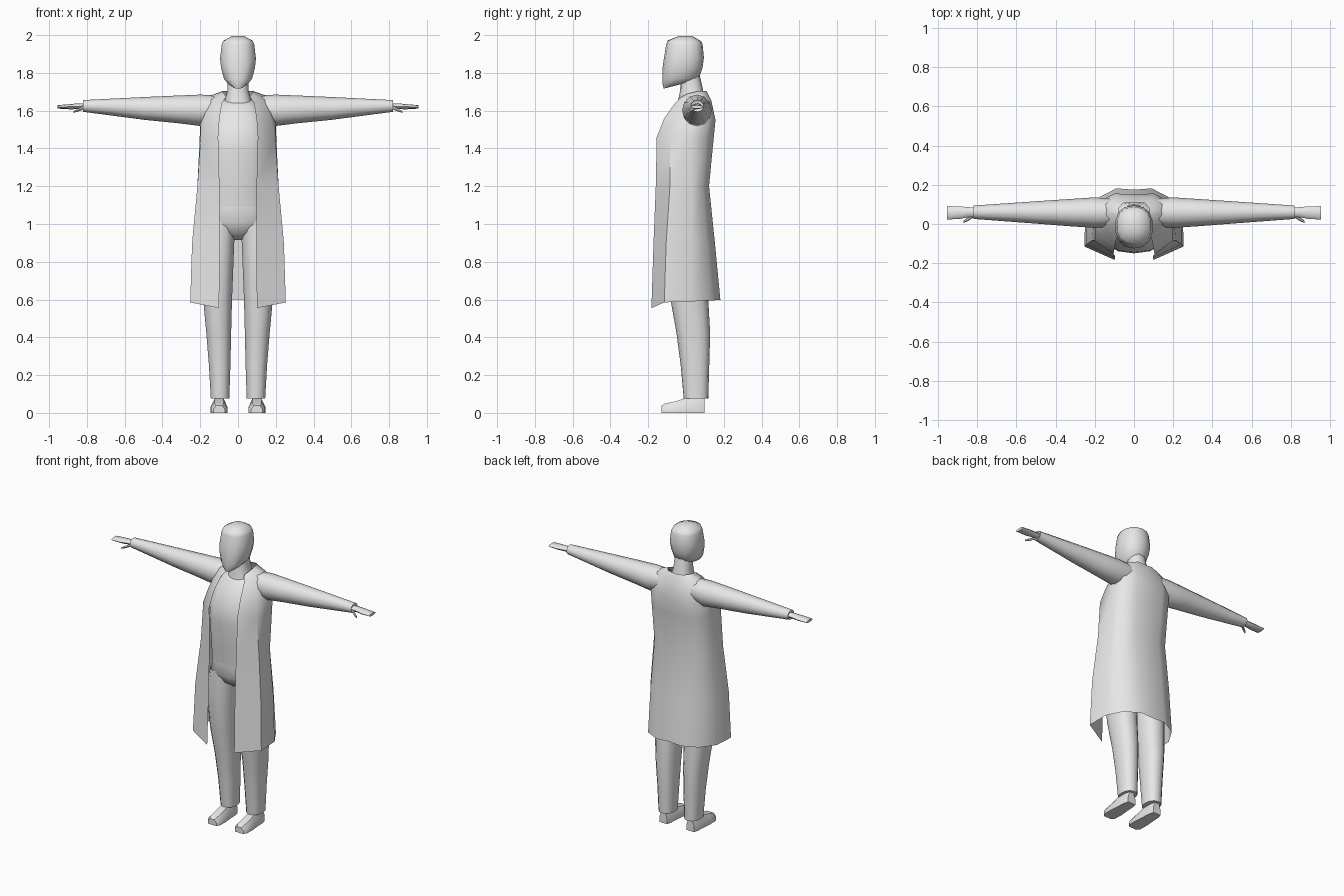
import bpy, bmesh, math

grey = bpy.data.materials.new("light grey")
grey.diffuse_color = (0.8, 0.8, 0.8, 1)


def loft(name, rings, closed=True, cap_start=False, cap_end=False, mirror=False, angle=50):
    """Skin a list of point rings, optionally mirrored across x."""
    bm = bmesh.new()
    vs = [[bm.verts.new(p) for p in r] for r in rings]
    n = len(rings[0])
    for a, b in zip(vs, vs[1:]):
        for i in range(n if closed else n - 1):
            j = (i + 1) % n
            bm.faces.new((a[i], a[j], b[j], b[i]))
    if cap_start:
        bm.faces.new(vs[0][::-1])
    if cap_end:
        bm.faces.new(vs[-1])
    bmesh.ops.recalc_face_normals(bm, faces=bm.faces)
    me = bpy.data.meshes.new(name)
    bm.to_mesh(me)
    bm.free()
    me.materials.append(grey)
    ob = bpy.data.objects.new(name, me)
    bpy.context.collection.objects.link(ob)
    if mirror:
        m = ob.modifiers.new("mirror", "MIRROR")
        m.merge_threshold = 0.0005
    bpy.ops.object.select_all(action="DESELECT")
    ob.select_set(True)
    bpy.context.view_layer.objects.active = ob
    bpy.ops.object.shade_smooth_by_angle(angle=math.radians(angle))
    return ob


def ring(cx, rx, yf, zf, yb, zb, n=14, p=0.85):
    """Rounded ring from a front (y, z) to a back (y, z), half width rx."""
    pts = []
    for i in range(n):
        t = 2 * math.pi * i / n
        c, s = math.cos(t), math.sin(t)
        c = math.copysign(abs(c) ** p, c)
        s = math.copysign(abs(s) ** p, s)
        k = (1 - c) / 2
        pts.append((cx + rx * s, yf + (yb - yf) * k, zf + (zb - zf) * k))
    return pts


def xring(x, yc, zc, ry, rz, n=12):
    """Ellipse across the x axis."""
    return [(x, yc + ry * math.cos(2 * math.pi * i / n), zc + rz * math.sin(2 * math.pi * i / n))
            for i in range(n)]


# Head and neck
loft("head", [ring(0, *r) for r in (
    (0.028, -0.118, 1.717, -0.035, 1.738),
    (0.055, -0.124, 1.738, 0.03, 1.752),
    (0.076, -0.125, 1.765, 0.07, 1.775),
    (0.091, -0.125, 1.82, 0.088, 1.83),
    (0.097, -0.118, 1.87, 0.095, 1.88),
    (0.088, -0.105, 1.95, 0.088, 1.95),
    (0.079, -0.097, 1.972, 0.08, 1.968),
    (0.035, -0.04, 1.994, 0.035, 1.994))], cap_start=True, cap_end=True)
loft("neck", [ring(0, *r) for r in (
    (0.055, -0.028, 1.76, 0.07, 1.80),
    (0.056, -0.032, 1.70, 0.088, 1.72),
    (0.075, -0.05, 1.62, 0.10, 1.66))])

# Shirt
loft("shirt", [ring(0, *r) for r in (
    (0.160, -0.122, 1.09, 0.09, 1.09),
    (0.160, -0.132, 1.2, 0.09, 1.2),
    (0.165, -0.150, 1.38, 0.10, 1.38),
    (0.165, -0.145, 1.47, 0.11, 1.47),
    (0.150, -0.105, 1.56, 0.12, 1.57),
    (0.110, -0.060, 1.625, 0.11, 1.65),
    (0.060, -0.035, 1.65, 0.10, 1.68))], cap_start=True, cap_end=True)

# Trousers: hips and two legs
loft("trouser_hips", [ring(0, *r) for r in (
    (0.050, -0.035, 0.915, 0.07, 0.915),
    (0.120, -0.085, 0.95, 0.10, 0.95),
    (0.175, -0.118, 1.01, 0.11, 1.01),
    (0.160, -0.118, 1.095, 0.09, 1.095))], cap_start=True, cap_end=True)
loft("trouser_leg", [ring(*r) for r in (
    (0.095, 0.050, -0.012, 0.075, 0.118, 0.075),
    (0.097, 0.058, -0.028, 0.25, 0.123, 0.25),
    (0.102, 0.067, -0.050, 0.42, 0.128, 0.42),
    (0.108, 0.078, -0.082, 0.60, 0.118, 0.60),
    (0.110, 0.088, -0.100, 0.80, 0.11, 0.80),
    (0.103, 0.086, -0.105, 0.93, 0.11, 0.93),
    (0.095, 0.075, -0.105, 1.02, 0.10, 1.02))], cap_start=True, mirror=True)

# Shoes, lofted from toe to heel
shoe = []
for y, w, h in ((-0.13, 0.030, 0.038), (-0.11, 0.043, 0.050), (-0.05, 0.045, 0.062),
                (0.0, 0.040, 0.080), (0.07, 0.036, 0.085), (0.098, 0.028, 0.075)):
    c = 0.1
    shoe.append([(c - w, y, 0), (c + w, y, 0), (c + w, y, h * 0.5),
                 (c + w * 0.55, y, h), (c - w * 0.55, y, h), (c - w, y, h * 0.5)])
loft("shoe", shoe, cap_start=True, cap_end=True, mirror=True, angle=40)

# Open coat: each row runs from the front edge round to the middle of the back
coat = [
    [(0.10, -0.183, 0.555), (0.253, -0.115, 0.585), (0.25, 0.03, 0.59), (0.19, 0.13, 0.595), (0.09, 0.182, 0.598), (0, 0.175, 0.6)],
    [(0.097, -0.172, 0.90), (0.243, -0.105, 0.90), (0.24, 0.03, 0.90), (0.185, 0.11, 0.90), (0.09, 0.153, 0.90), (0, 0.148, 0.90)],
    [(0.098, -0.160, 1.2), (0.215, -0.085, 1.2), (0.215, 0.03, 1.2), (0.17, 0.09, 1.2), (0.09, 0.122, 1.2), (0, 0.118, 1.2)],
    [(0.105, -0.155, 1.46), (0.198, -0.085, 1.45), (0.203, 0.03, 1.45), (0.18, 0.105, 1.45), (0.10, 0.146, 1.45), (0, 0.14, 1.45)],
    [(0.098, -0.115, 1.56), (0.18, -0.055, 1.54), (0.20, 0.04, 1.55), (0.18, 0.115, 1.55), (0.10, 0.156, 1.55), (0, 0.15, 1.55)],
    [(0.085, -0.058, 1.64), (0.135, -0.012, 1.65), (0.16, 0.05, 1.675), (0.145, 0.10, 1.67), (0.09, 0.135, 1.65), (0, 0.135, 1.65)],
    [(0.062, -0.022, 1.675), (0.075, 0.01, 1.69), (0.08, 0.05, 1.70), (0.078, 0.08, 1.705), (0.055, 0.108, 1.705), (0, 0.11, 1.70)],
]
loft("coat", coat, closed=False, mirror=True)

# Sleeves with a turned-in cuff
loft("coat_sleeve", [xring(*r) for r in (
    (0.10, 0.058, 1.61, 0.070, 0.070),
    (0.20, 0.058, 1.602, 0.078, 0.083),
    (0.32, 0.058, 1.607, 0.070, 0.073),
    (0.50, 0.059, 1.612, 0.057, 0.060),
    (0.82, 0.060, 1.625, 0.034, 0.031),
    (0.815, 0.060, 1.625, 0.026, 0.022))], cap_end=True, mirror=True)

# Flat hands and thumbs
loft("hand", [xring(*r, n=8) for r in (
    (0.80, 0.06, 1.624, 0.024, 0.016),
    (0.85, 0.06, 1.623, 0.026, 0.015),
    (0.89, 0.058, 1.621, 0.032, 0.014),
    (0.955, 0.057, 1.620, 0.034, 0.009))], cap_start=True, cap_end=True, mirror=True)
loft("thumb", [xring(*r, n=6) for r in (
    (0.815, 0.046, 1.617, 0.010, 0.010),
    (0.845, 0.026, 1.603, 0.010, 0.009),
    (0.870, 0.012, 1.594, 0.006, 0.006))], cap_start=True, cap_end=True, mirror=True)
